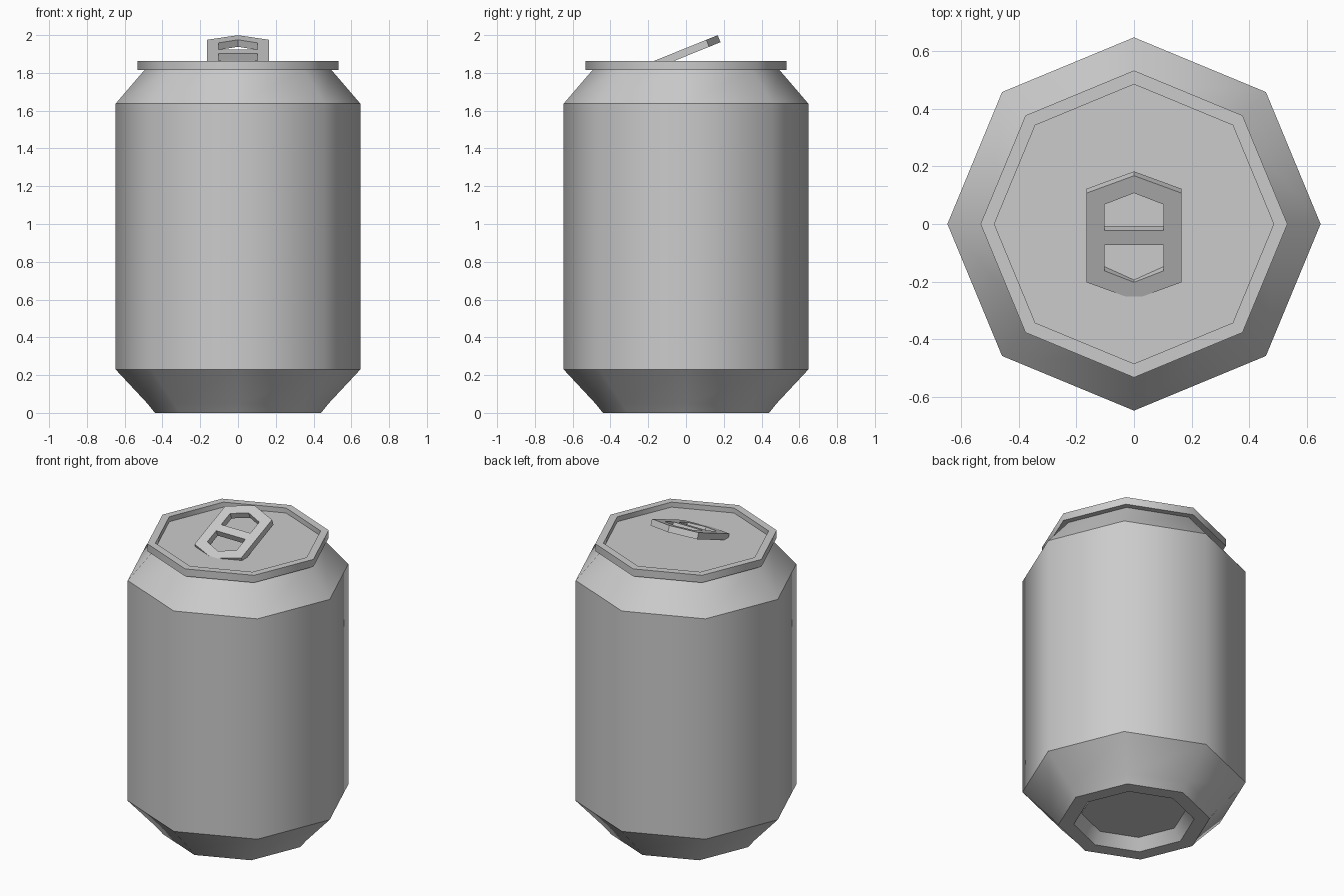
import bpy, bmesh
from math import cos, sin, pi, radians

if "Cube" in bpy.data.objects:
    bpy.data.objects.remove(bpy.data.objects["Cube"])

SIDES = 8


def lathe(name, profile, soft=()):
    """Eight-sided lathe of (radius, z) points, capped at both ends.
    Rings are creased except those listed in soft."""
    bm = bmesh.new()
    rings = [[bm.verts.new((r * cos(2 * pi * k / SIDES), r * sin(2 * pi * k / SIDES), z))
              for k in range(SIDES)] for r, z in profile]
    for a, b in zip(rings, rings[1:]):
        for k in range(SIDES):
            n = (k + 1) % SIDES
            bm.faces.new((a[k], a[n], b[n], b[k]))
    bm.faces.new(rings[0][::-1])
    bm.faces.new(rings[-1])
    bmesh.ops.recalc_face_normals(bm, faces=bm.faces)
    for f in bm.faces:
        f.smooth = True
    for i, ring in enumerate(rings):
        if i not in soft:
            for k in range(SIDES):
                bm.edges.get((ring[k], ring[(k + 1) % SIDES])).smooth = False
    me = bpy.data.meshes.new(name)
    bm.to_mesh(me)
    bm.free()
    ob = bpy.data.objects.new(name, me)
    bpy.context.collection.objects.link(ob)
    return ob


# Can: recessed base, foot ring, body, shoulder, rim and sunken lid
lathe("can_body", [
    (0.305, 0.07), (0.35, 0.0), (0.44, 0.0), (0.48, 0.05), (0.648, 0.23),
    (0.648, 1.637), (0.495, 1.815), (0.533, 1.815), (0.533, 1.862),
    (0.485, 1.862), (0.485, 1.83)], soft=(3,))

# Pull tab: hexagonal plate with two mirrored openings
outline = [(0.165, -0.167), (0.165, 0.167), (0, 0.232),
           (-0.165, 0.167), (-0.165, -0.167), (0, -0.232)]
hole = [(-0.103, 0.027), (0.103, 0.027), (0.103, 0.124), (0, 0.167), (-0.103, 0.124)]
cu = bpy.data.curves.new("pull_tab", 'CURVE')
cu.dimensions = '2D'
cu.fill_mode = 'BOTH'
cu.extrude = 0.02
for pts in (outline, hole, [(x, -y) for x, y in hole]):
    sp = cu.splines.new('POLY')
    sp.points.add(len(pts) - 1)
    for p, (x, y) in zip(sp.points, pts):
        p.co = (x, y, 0, 1)
    sp.use_cyclic_u = True
tab = bpy.data.objects.new("pull_tab", cu)
bpy.context.collection.objects.link(tab)
tab.location = (0, -0.04, 1.894)
tab.rotation_euler.x = radians(22)
bpy.context.view_layer.objects.active = tab
tab.select_set(True)
bpy.ops.object.convert(target='MESH')
bpy.ops.object.shade_flat()
